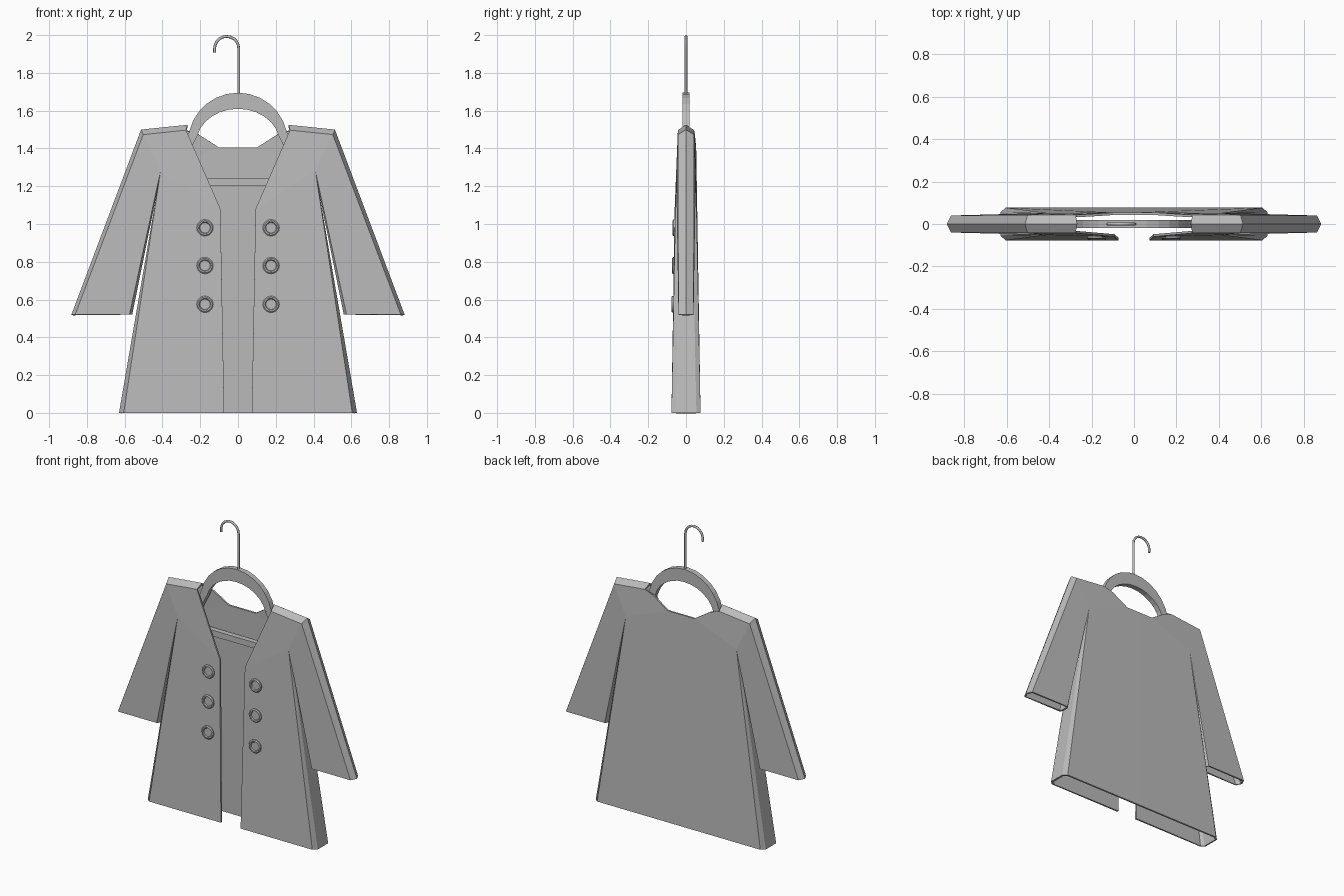
import bpy, bmesh
from math import sin, cos, pi, radians
from mathutils import Vector

if "Cube" in bpy.data.objects:
    bpy.data.objects.remove(bpy.data.objects["Cube"])

grey = bpy.data.materials.new("cloth_grey")
grey.use_nodes = True
grey.diffuse_color = (0.5, 0.5, 0.5, 1)
grey.node_tree.nodes["Principled BSDF"].inputs["Base Color"].default_value = (0.5, 0.5, 0.5, 1)


def finish(name, bm, smooth=0):
    """Turn a bmesh into an object, flat unless a smoothing angle is given."""
    mesh = bpy.data.meshes.new(name)
    bm.to_mesh(mesh)
    bm.free()
    mesh.materials.append(grey)
    obj = bpy.data.objects.new(name, mesh)
    bpy.context.collection.objects.link(obj)
    if smooth:
        bpy.ops.object.select_all(action='DESELECT')
        obj.select_set(True)
        bpy.context.view_layer.objects.active = obj
        bpy.ops.object.shade_smooth_by_angle(angle=radians(smooth))
    return obj


def plate(name, outline, depth):
    """Extrude an (x, z) outline symmetrically along y."""
    bm = bmesh.new()
    face = bm.faces.new([bm.verts.new((x, -depth, z)) for x, z in outline])
    new = bmesh.ops.extrude_face_region(bm, geom=[face])["geom"]
    bmesh.ops.translate(bm, vec=(0, 2 * depth, 0),
                        verts=[v for v in new if isinstance(v, bmesh.types.BMVert)])
    bm.faces.new([v for v in face.verts]) if not face.is_valid else None
    bmesh.ops.recalc_face_normals(bm, faces=bm.faces)
    return finish(name, bm)


# Coat: outline points of one half as (x, depth, z)
sheet = {
    "hem_out": (0.605, 0.077, 0), "armpit": (0.41, 0.052, 1.28),
    "neck": (0.275, 0.043, 1.497), "shoulder": (0.502, 0.043, 1.473),
    "cuff_out": (0.862, 0.04, 0.52), "cuff_in": (0.575, 0.04, 0.52),
}
front_only = {"hem_front": (0.073, 0.077, 0), "lapel": (0.093, 0.06, 1.08)}
back_only = {"hem_mid": (0, 0.077, 0), "nape": (0, 0.054, 1.405),
             "nape_side": (0.1, 0.054, 1.405), "neck_side": (0.21, 0.047, 1.475)}
# Edge points that join the two sheets
rim = {"neck": (0.268, 0, 1.525), "shoulder": (0.513, 0, 1.5), "cuff_out": (0.882, 0, 0.52),
       "cuff_in": (0.56, 0.022, 0.52), "armpit": (0.418, 0.03, 1.22), "hem_out": (0.63, 0.055, 0)}

bm = bmesh.new()
verts = {}
for side, extra in ((-1, front_only), (1, back_only)):
    for key, (x, y, z) in {**sheet, **extra}.items():
        verts[side, key] = bm.verts.new((x, side * y, z))
    for key, (x, y, z) in rim.items():
        if y == 0 and side == 1:
            verts[1, "rim", key] = verts[-1, "rim", key]
        else:
            verts[side, "rim", key] = bm.verts.new((x, side * y, z))

sleeve = ("armpit", "cuff_in", "cuff_out", "shoulder")
front_faces = [("hem_front", "hem_out", "armpit", "lapel"),
               ("lapel", "armpit", "neck"), ("armpit", "shoulder", "neck"), sleeve]
back_faces = [("hem_mid", "hem_out", "armpit", "nape_side", "nape"),
              ("armpit", "shoulder", "neck", "neck_side", "nape_side"), sleeve]
for side, faces in ((-1, front_faces), (1, back_faces)):
    for keys in faces:
        bm.faces.new([verts[side, k] for k in keys])
# Shoulder, sleeve and body sides
for a, b in (("neck", "shoulder"), ("shoulder", "cuff_out"),
             ("cuff_in", "armpit"), ("armpit", "hem_out")):
    for side in (-1, 1):
        bm.faces.new([verts[side, a], verts[side, b],
                      verts[side, "rim", b], verts[side, "rim", a]])
    if rim[a][1] > 0:
        bm.faces.new([verts[-1, "rim", a], verts[-1, "rim", b],
                      verts[1, "rim", b], verts[1, "rim", a]])
bmesh.ops.recalc_face_normals(bm, faces=bm.faces)
bm.faces.ensure_lookup_table()
if bm.faces[0].normal.y > 0:
    bmesh.ops.reverse_faces(bm, faces=bm.faces)
coat = finish("coat", bm)
mirror = coat.modifiers.new("mirror", 'MIRROR')
mirror.merge_threshold = 0.0005
shell = coat.modifiers.new("thickness", 'SOLIDIFY')
shell.thickness = 0.012
shell.offset = -1

# Buttons: turned discs with a raised rim, following the slope of the panel
profile = [(0.044, 0.004), (0.044, -0.005), (0.038, -0.01), (0.031, -0.009),
           (0.027, -0.003), (0, -0.003)]
slope = (0.077 - 0.06) / 1.08
for side, label in ((1, "left"), (-1, "right")):
    for row, z in enumerate((0.575, 0.78, 0.98)):
        bm = bmesh.new()
        pts = [bm.verts.new((r, y, 0)) for r, y in profile]
        edges = [bm.edges.new(pair) for pair in zip(pts, pts[1:])]
        bmesh.ops.spin(bm, geom=pts + edges, cent=(0, 0, 0), axis=(0, 1, 0),
                       angle=2 * pi, steps=20)
        bmesh.ops.remove_doubles(bm, verts=bm.verts, dist=0.0005)
        bmesh.ops.recalc_face_normals(bm, faces=bm.faces)
        if sum(f.normal.y * f.calc_area() for f in bm.faces) > 0:
            bmesh.ops.reverse_faces(bm, faces=bm.faces)
        button = finish(f"{label}_button_{row + 1}", bm, 30)
        button.location = (side * 0.175, -0.077 + slope * z, z)

# Hanger: arched neck, sloping arms and cross bar
angles = [radians(12 + 13 * i) for i in range(13)]
arch = [(0.265 * cos(a), 1.43 + 0.265 * sin(a)) for a in angles]
arch += [(0.22 * cos(a), 1.43 + 0.18 * sin(a)) for a in reversed(angles)]
plate("hanger_arch", arch, 0.018)
plate("hanger_bar", [(-0.37, 1.2), (0.37, 1.2), (0.37, 1.24), (-0.37, 1.24)], 0.018)
for s, label in ((1, "left"), (-1, "right")):
    plate(f"{label}_hanger_arm", [(s * 0.215, 1.467), (s * 0.259, 1.485),
                                  (s * 0.37, 1.24), (s * 0.33, 1.24)], 0.018)

# Hook: bent wire
path = [(0.004, 1.68)] + [(-0.06 + 0.064 * cos(pi * i / 10), 1.929 + 0.064 * sin(pi * i / 10))
                          for i in range(11)] + [(-0.124, 1.908)]
bm = bmesh.new()
rings = []
for i, (x, z) in enumerate(path):
    before, after = path[max(i - 1, 0)], path[min(i + 1, len(path) - 1)]
    along = Vector((after[0] - before[0], 0, after[1] - before[1])).normalized()
    across = along.cross(Vector((0, 1, 0)))
    rings.append([bm.verts.new(Vector((x, 0, z)) + 0.0075 * (
        across * cos(k * pi / 4) + Vector((0, sin(k * pi / 4), 0)))) for k in range(8)])
for low, high in zip(rings, rings[1:]):
    for k in range(8):
        bm.faces.new([low[k], low[k - 1], high[k - 1], high[k]])
bm.faces.new(rings[0])
bm.faces.new(rings[-1])
bmesh.ops.recalc_face_normals(bm, faces=bm.faces)
finish("hook", bm, 50)
